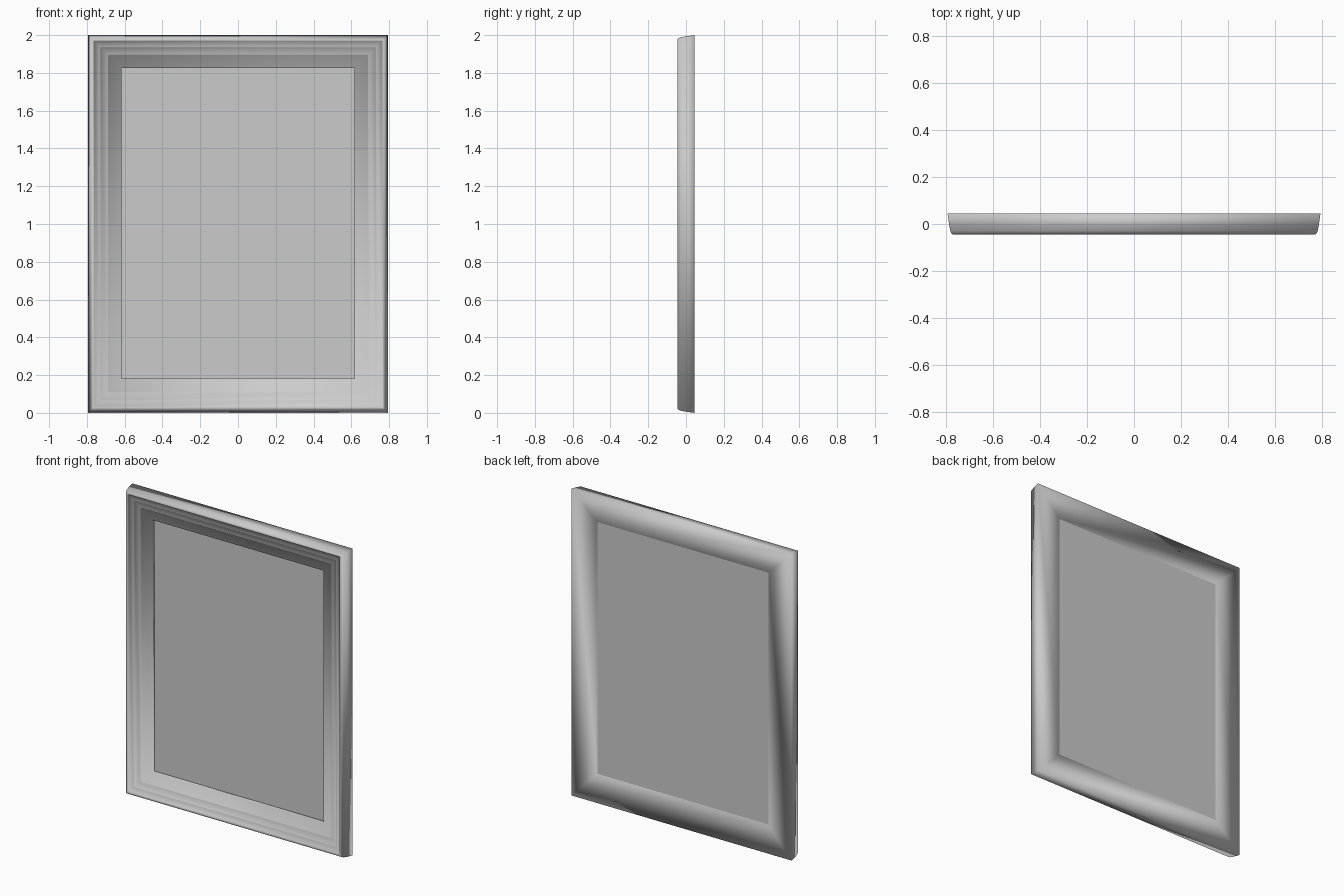
import bpy
import bmesh

cube = bpy.data.objects.get("Cube")
if cube:
    bpy.data.objects.remove(cube, do_unlink=True)

HALF_W, HALF_H = 0.795, 1.0
INSET = 0.178


def flat_material(name, value):
    mat = bpy.data.materials.new(name)
    mat.use_nodes = True
    color = (value, value, value, 1)
    mat.diffuse_color = color
    mat.node_tree.nodes["Principled BSDF"].inputs["Base Color"].default_value = color
    return mat


def add_object(name, bm, mat):
    bmesh.ops.recalc_face_normals(bm, faces=bm.faces)
    mesh = bpy.data.meshes.new(name)
    bm.to_mesh(mesh)
    bm.free()
    mesh.materials.append(mat)
    obj = bpy.data.objects.new(name, mesh)
    bpy.context.collection.objects.link(obj)
    return obj


grey = flat_material("light grey", 0.6)

# Moulding section: (inset from the outer edge, y), from back edge around to back lip
section = [
    (0.0, 0.045), (0.007, -0.005), (0.012, -0.03), (0.016, -0.039), (0.022, -0.045),
    (0.030, -0.045), (0.033, -0.037), (0.064, -0.034), (0.067, -0.028),
    (0.105, -0.024), (0.108, -0.018), (INSET, 0.0), (INSET, 0.034),
]

# Frame: the section swept round four mitred corners
bm = bmesh.new()
loops = []
for inset, y in section:
    w, h = HALF_W - inset, HALF_H - inset
    z = HALF_H + 0.004 * inset / INSET
    loops.append([bm.verts.new((sx * w, y, z + sz * h))
                  for sx, sz in ((-1, -1), (1, -1), (1, 1), (-1, 1))])
for a, b in zip(loops, loops[1:] + loops[:1]):
    for i in range(4):
        j = (i + 1) % 4
        bm.faces.new((a[i], a[j], b[j], b[i]))
for face in bm.faces:
    face.smooth = True
add_object("frame", bm, grey)

# Picture panel: thin plate seated just inside the back lip
bm = bmesh.new()
bmesh.ops.create_cube(bm, size=1)
for v in bm.verts:
    v.co.x *= 2 * (HALF_W - INSET) + 0.004
    v.co.z = v.co.z * (2 * (HALF_H - INSET) + 0.004) + HALF_H + 0.004
    v.co.y = v.co.y * 0.01 + 0.025
add_object("picture_panel", bm, grey)
